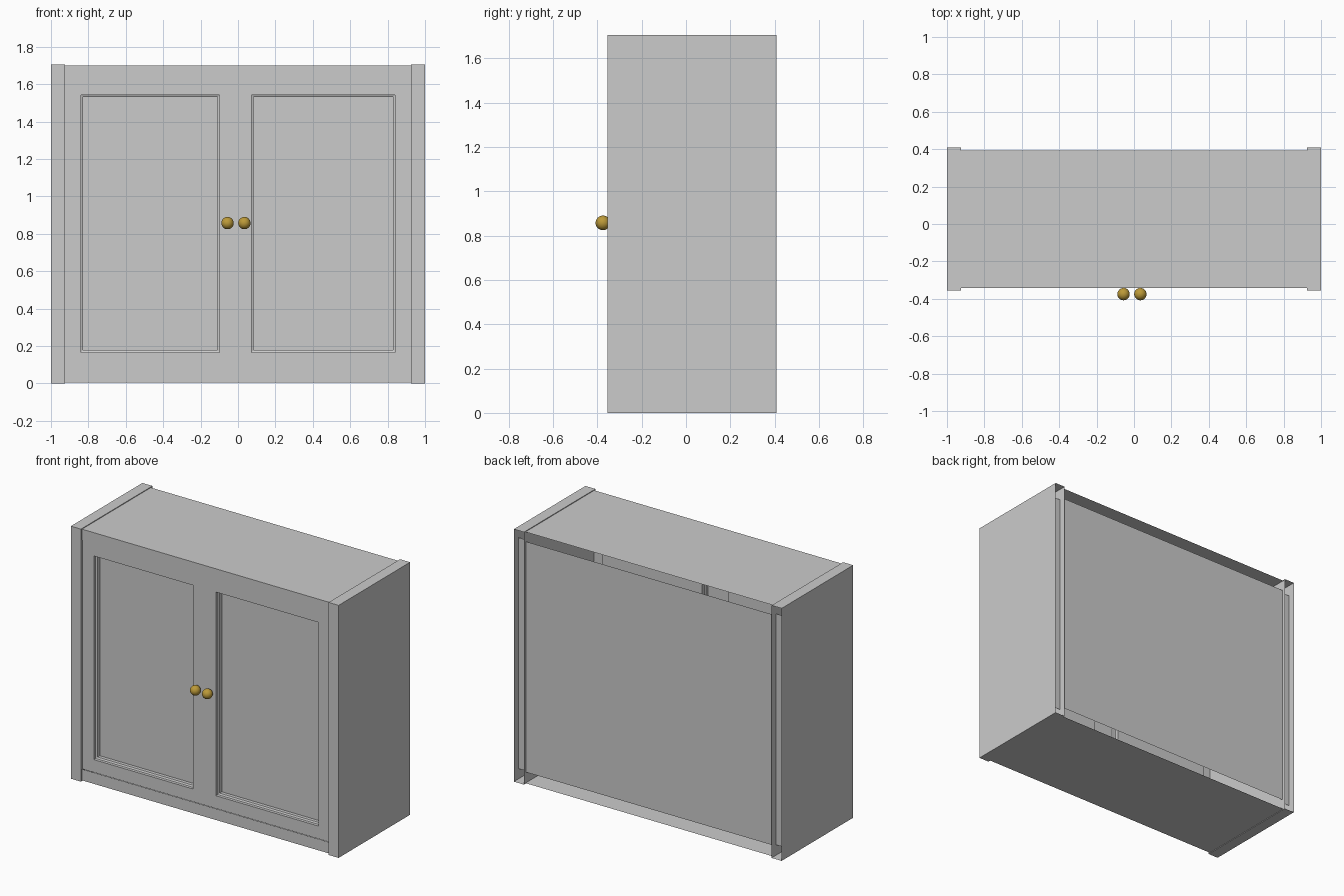
import bpy, bmesh
from mathutils import Vector

if "Cube" in bpy.data.objects:
    bpy.data.objects.remove(bpy.data.objects["Cube"])


def finish(name, bm):
    mesh = bpy.data.meshes.new(name)
    bm.to_mesh(mesh)
    bm.free()
    ob = bpy.data.objects.new(name, mesh)
    bpy.context.collection.objects.link(ob)
    return ob


def shell(name, lo, hi, open_dirs=()):
    """Box from corner to corner, with the faces in open_dirs left out."""
    bm = bmesh.new()
    bmesh.ops.create_cube(bm, size=1)
    lo, hi = Vector(lo), Vector(hi)
    for v in bm.verts:
        v.co = (lo + hi) / 2 + v.co * (hi - lo)
    bm.normal_update()
    gone = [f for f in bm.faces
            if any(f.normal.dot(Vector(d)) > 0.9 for d in open_dirs)]
    bmesh.ops.delete(bm, geom=gone, context='FACES')
    return finish(name, bm)


def stepped_panel(name, x0, x1, z0, z1, steps):
    """Front-facing sheet made of nested rectangles (inset, y), last one filled."""
    bm = bmesh.new()
    rings = [[bm.verts.new(p) for p in (
        (x0 + i, y, z0 + i), (x1 - i, y, z0 + i),
        (x1 - i, y, z1 - i), (x0 + i, y, z1 - i))] for i, y in steps]
    for a, b in zip(rings, rings[1:]):
        for k in range(4):
            n = (k + 1) % 4
            bm.faces.new((a[k], a[n], b[n], b[k]))
    bm.faces.new(rings[-1])
    return finish(name, bm)


BACK, UP, DOWN = (0, 1, 0), (0, 0, 1), (0, 0, -1)
IN = 0.925          # inner face of the sides
SEAM = -0.013       # where the doors meet

# Side boards, hollow at the back with a recessed filler strip
for side, s in (("left", -1), ("right", 1)):
    xa, xb = sorted((s * IN, s))
    shell(side + "_side", (xa, -0.355, 0), (xb, 0.408, 1.705), [BACK])
    stepped_panel(side + "_back_strip", xa, xb, 0.07, 1.63, [(0, 0.36)])

# Top and bottom boards, open inward and to the back
shell("top_board", (-IN, -0.343, 1.627), (IN, 0.392, 1.70), [BACK, DOWN])
shell("bottom_board", (-IN, -0.343, 0.004), (IN, 0.392, 0.08), [BACK, UP])

# Back panel
stepped_panel("back_panel", -IN, IN, 0.075, 1.632, [(0, 0.385)])

# Doors with stepped recess
profile = [(0, -0.34), (0.086, -0.34), (0.086, -0.32),
           (0.097, -0.315), (0.097, -0.292)]
stepped_panel("left_door", -IN, SEAM, 0.08, 1.627, profile)
stepped_panel("right_door", SEAM, IN, 0.08, 1.627, profile)

# Brass knobs
brass = bpy.data.materials.new("brass")
brass.diffuse_color = (0.5, 0.32, 0.04, 1)
brass.use_nodes = True
brass.node_tree.nodes["Principled BSDF"].inputs["Base Color"].default_value = brass.diffuse_color
for side, x in (("left", -0.056), ("right", 0.034)):
    bpy.ops.mesh.primitive_uv_sphere_add(
        segments=32, ring_count=16, radius=0.033, location=(x, -0.375, 0.857))
    knob = bpy.context.object
    knob.name = side + "_knob"
    knob.data.materials.append(brass)
    bpy.ops.object.shade_smooth()
